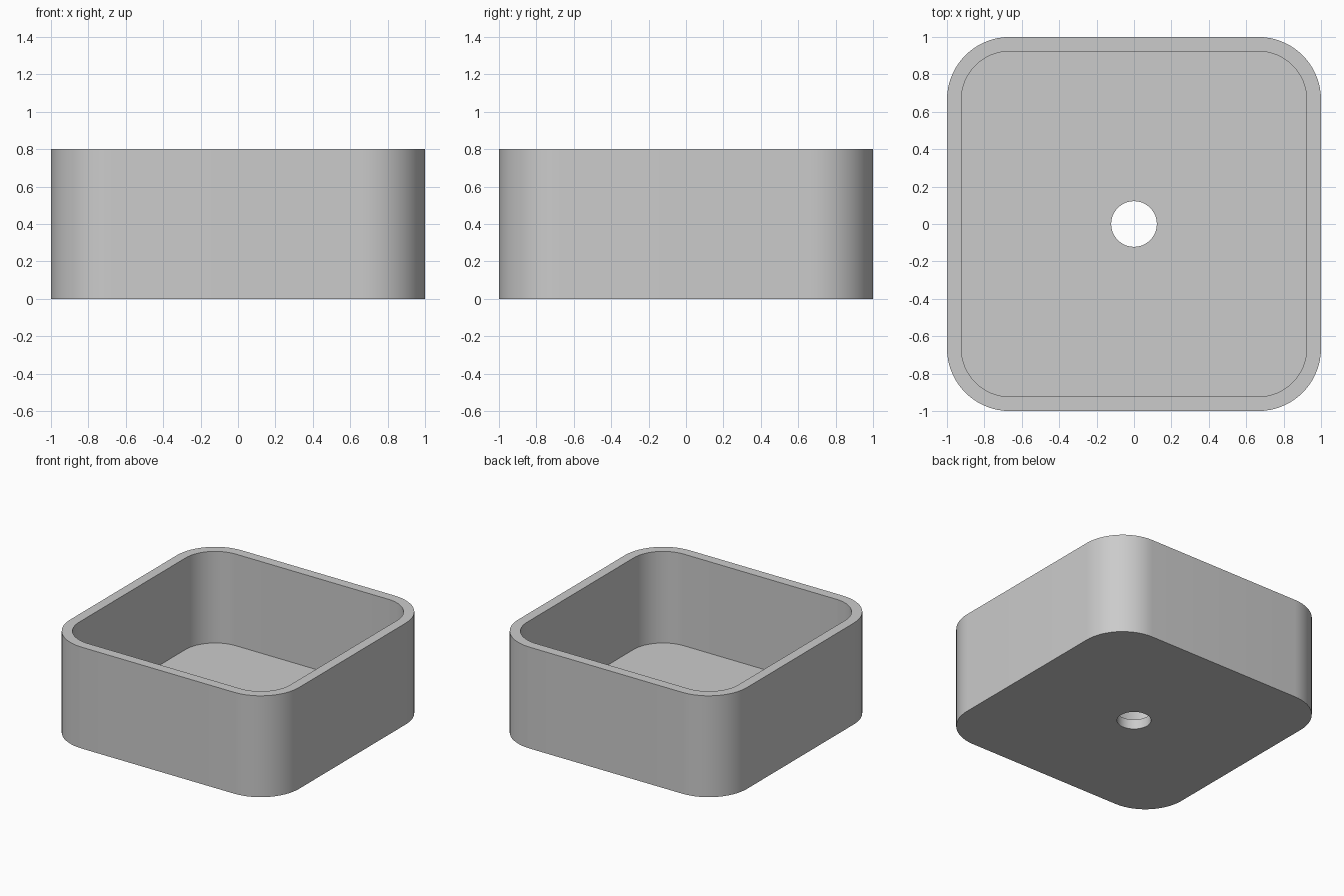
import bpy, bmesh
from math import cos, sin, pi, radians

cube = bpy.data.objects.get("Cube")
if cube:
    bpy.data.objects.remove(cube, do_unlink=True)

HEIGHT, WALL, RADIUS, HOLE = 0.8, 0.077, 0.335, 0.122
STEPS = 16  # points per corner

grey = bpy.data.materials.new("light grey")
grey.use_nodes = True
colour = (0.6, 0.6, 0.6, 1)
grey.diffuse_color = colour
grey.node_tree.nodes["Principled BSDF"].inputs["Base Color"].default_value = colour


def rounded_square(half, radius):
    """Outline of a square with rounded corners, counter-clockwise."""
    points = []
    for corner in range(4):
        middle = pi / 4 + corner * pi / 2
        cx = (half - radius) * (1 if cos(middle) > 0 else -1)
        cy = (half - radius) * (1 if sin(middle) > 0 else -1)
        for i in range(STEPS):
            a = corner * pi / 2 + i / (STEPS - 1) * pi / 2
            points.append((cx + radius * cos(a), cy + radius * sin(a)))
    return points


def circle(radius):
    count = 4 * STEPS
    angles = [(i + 0.5) * 2 * pi / count for i in range(count)]
    return [(radius * cos(a), radius * sin(a)) for a in angles]


outer = rounded_square(1, RADIUS)
inner = rounded_square(1 - WALL, RADIUS - WALL)
drain = circle(HOLE)

# Closed chain of outlines: outside wall, rim, inside wall, floor, drain hole, underside
sections = [(outer, 0), (outer, HEIGHT), (inner, HEIGHT),
            (inner, WALL), (drain, WALL), (drain, 0)]

bm = bmesh.new()
loops = [[bm.verts.new((x, y, z)) for x, y in outline] for outline, z in sections]
for k, low in enumerate(loops):
    high = loops[(k + 1) % len(loops)]
    for i in range(len(low)):
        j = (i + 1) % len(low)
        bm.faces.new((low[i], low[j], high[j], high[i]))
bmesh.ops.recalc_face_normals(bm, faces=bm.faces)

mesh = bpy.data.meshes.new("open_box")
bm.to_mesh(mesh)
bm.free()
mesh.materials.append(grey)
box = bpy.data.objects.new("open_box", mesh)
bpy.context.collection.objects.link(box)

# Smooth corners, sharp rims
bpy.ops.object.select_all(action="DESELECT")
box.select_set(True)
bpy.context.view_layer.objects.active = box
bpy.ops.object.shade_smooth_by_angle(angle=radians(30))
